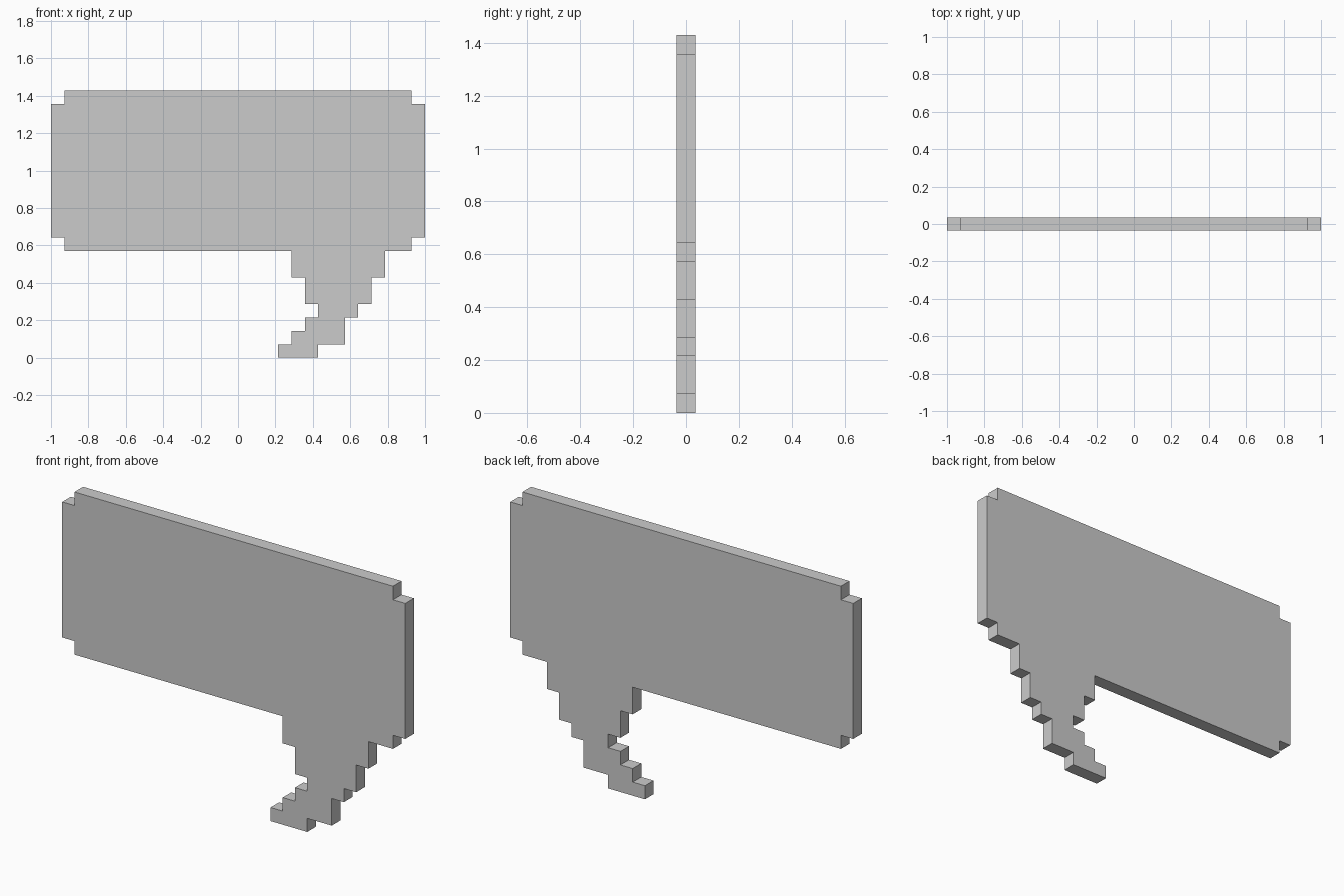
import bpy, bmesh

if "Cube" in bpy.data.objects:
    bpy.data.objects.remove(bpy.data.objects["Cube"])

U = 2 / 28          # one pixel step
DEPTH = U           # panel thickness

# Stepped rows from bottom to top: (left, right, bottom, top) in pixel steps
ROWS = [
    (3, 6, 0, 1), (4, 8, 1, 2), (5, 8, 2, 3), (6, 9, 3, 4),    # curled tail tip
    (5, 10, 4, 6), (4, 11, 6, 8),                              # tail root
    (-13, 13, 8, 9), (-14, 14, 9, 19), (-13, 13, 19, 20),      # bubble body
]


def stepped_outline(rows):
    """Walk up the right side and down the left side, dropping straight-through points."""
    pts = [(r, z) for _, r, b, t in rows for z in (b, t)]
    pts += [(l, z) for l, _, b, t in reversed(rows) for z in (t, b)]
    n = len(pts)
    pts = [p for i, p in enumerate(pts) if p != pts[(i + 1) % n]]
    n = len(pts)
    return [p for i, p in enumerate(pts)
            if not (pts[i - 1][0] == p[0] == pts[(i + 1) % n][0])]


def extruded_panel(name, outline, depth):
    bm = bmesh.new()
    verts = [bm.verts.new((x * U, -depth / 2, z * U)) for x, z in outline]
    face = bm.faces.new(verts)
    extruded = bmesh.ops.extrude_face_region(bm, geom=[face], use_keep_orig=True)
    moved = [g for g in extruded["geom"] if isinstance(g, bmesh.types.BMVert)]
    bmesh.ops.translate(bm, verts=moved, vec=(0, depth, 0))
    bmesh.ops.recalc_face_normals(bm, faces=bm.faces)
    mesh = bpy.data.meshes.new(name)
    bm.to_mesh(mesh)
    bm.free()
    obj = bpy.data.objects.new(name, mesh)
    bpy.context.collection.objects.link(obj)
    return obj


# Speech bubble with its tail as one continuous panel
extruded_panel("speech_bubble", stepped_outline(ROWS), DEPTH)
